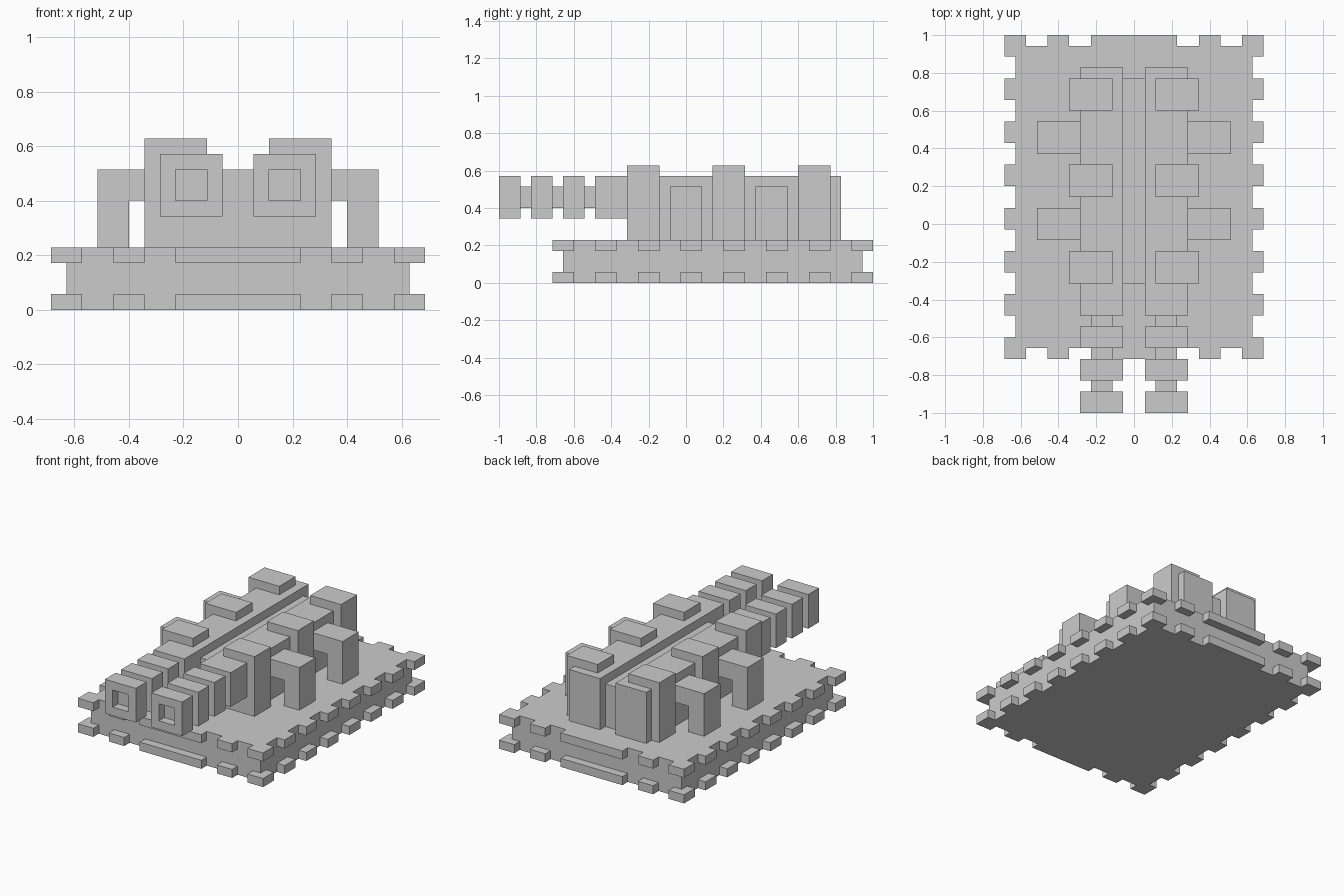
import bpy, bmesh

if "Cube" in bpy.data.objects:
    bpy.data.objects.remove(bpy.data.objects["Cube"])

U = 2 / 35          # one building unit; y is counted from the front tip (0) to the back (35)


def finish(name, bm, mirror=False):
    """Scale the unit-grid mesh into place and make it an object."""
    for v in bm.verts:
        v.co = (v.co.x * U, v.co.y * U - 1, v.co.z * U)
    bmesh.ops.recalc_face_normals(bm, faces=bm.faces)
    me = bpy.data.meshes.new(name)
    bm.to_mesh(me)
    bm.free()
    ob = bpy.data.objects.new(name, me)
    bpy.context.collection.objects.link(ob)
    if mirror:
        mod = ob.modifiers.new("mirror", 'MIRROR')
        mod.use_axis[0] = True
        mod.use_mirror_merge = False
    return ob


def prism(name, outline, lo, hi, axis='Z', mirror=False):
    """Extrude a 2D outline along Z (outline is x, y) or Y (outline is x, z)."""
    bm = bmesh.new()
    if axis == 'Z':
        rings = [[bm.verts.new((a, b, t)) for a, b in outline] for t in (lo, hi)]
    else:
        rings = [[bm.verts.new((a, t, b)) for a, b in outline] for t in (lo, hi)]
    n = len(outline)
    bm.faces.new(rings[0])
    bm.faces.new(rings[1])
    for i in range(n):
        j = (i + 1) % n
        bm.faces.new((rings[0][i], rings[0][j], rings[1][j], rings[1][i]))
    return finish(name, bm, mirror)


def rect(x0, x1, y0, y1):
    return [(x0, y0), (x1, y0), (x1, y1), (x0, y1)]


def square_tube(name, cx, cz, profile):
    """Square sections (y, half width) joined along y, capped at both ends."""
    bm = bmesh.new()
    rings = [[bm.verts.new((cx + sx * h, y, cz + sz * h))
              for sx, sz in ((-1, -1), (1, -1), (1, 1), (-1, 1))] for y, h in profile]
    for a, b in zip(rings, rings[1:]):
        for i in range(4):
            j = (i + 1) % 4
            bm.faces.new((a[i], a[j], b[j], b[i]))
    bm.faces.new(rings[0])
    bm.faces.new(rings[-1])
    return finish(name, bm, True)


# Toothed outline of the base plates
teeth_x = [(-12, -10), (-8, -6), (-4, 4), (6, 8), (10, 12)]
teeth_y = [(y, y + 2) for y in range(5, 34, 4)]


def toothed(teeth, outer, inner):
    pts = []
    for a, b in teeth:
        pts += [(a, inner), (a, outer), (b, outer), (b, inner)]
    return pts[1:-1]        # corners have no inner point


front = toothed(teeth_x, 5, 6)
right = [(x, y) for y, x in toothed(teeth_y, 12, 11)]
half = front[:-1] + right[:-1]
plate = half + [(-x, 40 - y) for x, y in half]   # other half by half-turn

# Base: core between two toothed plates
prism("base_core", rect(-11, 11, 6, 34), 1, 3)
prism("base_plate_lower", plate, 0, 1)
prism("base_plate_upper", plate, 3, 4)

# Twin housings and the lower spine between them
prism("housing", rect(1, 5, 12, 32), 4, 10, mirror=True)
prism("spine", rect(-1, 1, 12, 31), 4, 9)

# Ringed barrels with a square muzzle recess
profile = [(1, 1), (0, 1)]
for y in (0, 3, 6):
    profile += [(y, 2), (y + 2, 2), (y + 2, 1), (y + 3, 1)]
profile += [(9, 2), (12, 2)]
square_tube("barrel", 3, 8, profile)

# Clamps wrapped over the outer edge of each housing
clamp = [(2, 10), (5, 10), (5, 4), (6, 4), (6, 11), (2, 11)]
for i, y in enumerate((12, 20, 28)):
    prism(f"clamp_{i + 1}", clamp, y, y + 3, 'Y', True)

# Bent side struts
strut = [(5, 7), (7, 7), (7, 4), (9, 4), (9, 9), (5, 9)]
for i, y in enumerate((16, 24)):
    prism(f"side_strut_{i + 1}", strut, y, y + 3, 'Y', True)
